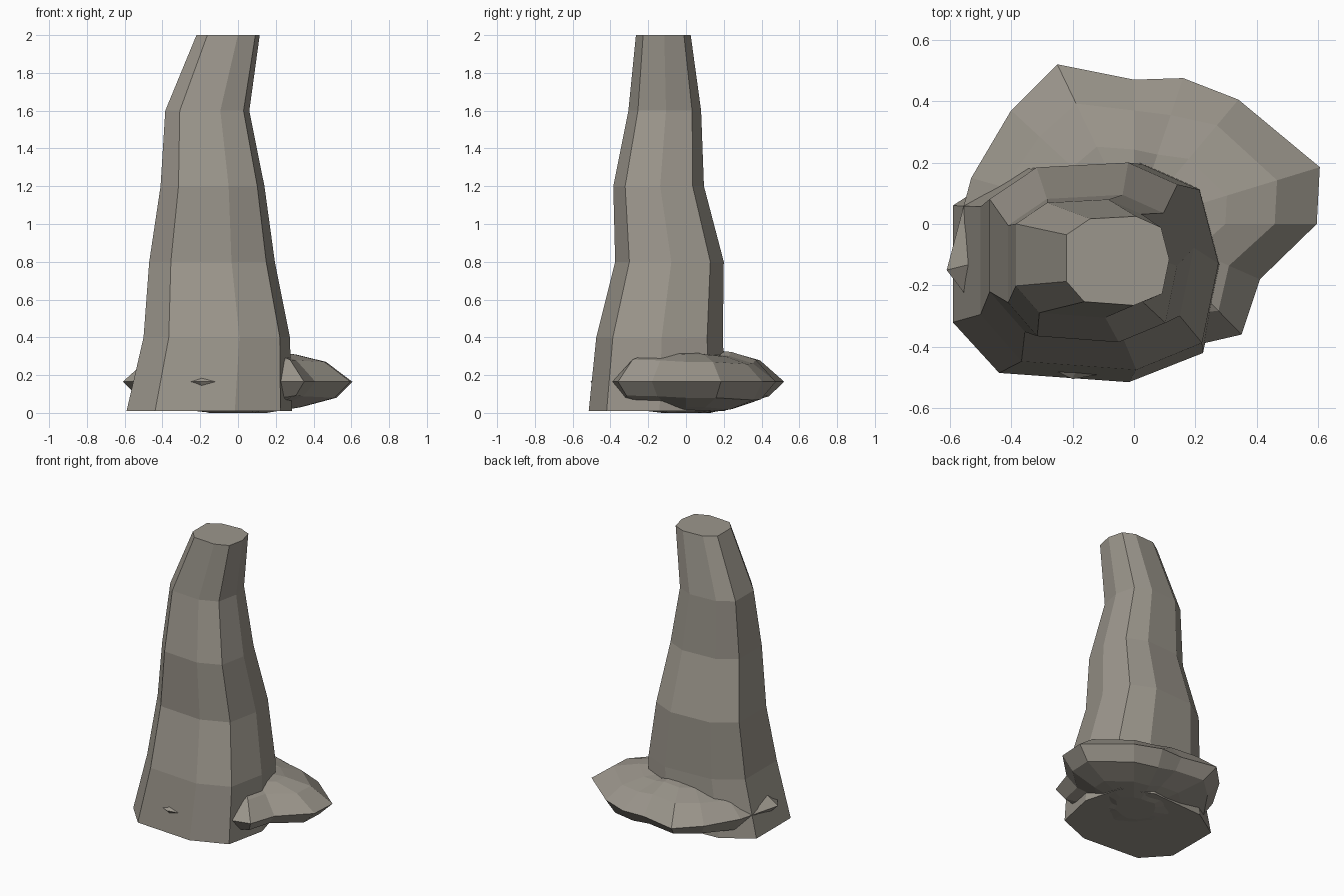
import bpy, bmesh

if "Cube" in bpy.data.objects:
    bpy.data.objects.remove(bpy.data.objects["Cube"])

stone = bpy.data.materials.new("stone")
stone.diffuse_color = (.33, .305, .262, 1)
stone.use_nodes = True
stone.node_tree.nodes["Principled BSDF"].inputs["Base Color"].default_value = stone.diffuse_color


def loft(name, rings):
    """Bridge equal-length rings of points with flat quads and cap the ends."""
    bm = bmesh.new()
    loops = [[bm.verts.new(p) for p in ring] for ring in rings]
    n = len(loops[0])
    for a, b in zip(loops, loops[1:]):
        for i in range(n):
            j = (i + 1) % n
            bm.faces.new((a[i], a[j], b[j], b[i]))
    bm.faces.new(loops[0][::-1])
    bm.faces.new(loops[-1])
    bmesh.ops.recalc_face_normals(bm, faces=bm.faces)
    me = bpy.data.meshes.new(name)
    bm.to_mesh(me)
    bm.free()
    me.materials.append(stone)
    ob = bpy.data.objects.new(name, me)
    bpy.context.collection.objects.link(ob)
    return ob


# Tall rock spire: nine-sided section fitted to the bounds at each level
section = [(-.59, .06), (-.59, -.32), (-.44, -.485), (-.02, -.515), (.22, -.42),
           (.28, -.14), (.21, .12), (0, .21), (-.39, .19)]
levels = [  # z, x min, x max, y min, y max
    (.01, -.59, .285, -.515, .21),
    (.40, -.50, .275, -.475, .195),
    (.80, -.47, .195, -.375, .20),
    (1.2, -.41, .14, -.385, .095),
    (1.6, -.385, .06, -.305, .08),
    (2.0, -.22, .115, -.265, .025),
]
rings = []
for z, x0, x1, y0, y1 in levels:
    rings.append([(x0 + (x + .59) / .87 * (x1 - x0),
                   y0 + (y + .515) / .725 * (y1 - y0), z) for x, y in section])
loft("rock_spire", rings)

# Flat boulder around the foot: irregular outline, scaled per level
outline = [(.605, .185), (.34, .405), (.16, .475), (0, .47), (-.25, .52),
           (-.40, .37), (-.53, .15), (-.57, 0), (-.61, -.15), (-.42, -.40),
           (-.20, -.505), (0, -.47), (.22, -.39), (.35, -.36), (.41, -.18),
           (.595, 0)]
wobble = [0, .012, -.012, .008, -.008]
boulder = []
for z, s in [(0, .25), (.03, .55), (.08, .86), (.165, 1), (.27, .77),
             (.31, .5), (.325, .2)]:
    w = 0 if s == 1 or z == 0 else 1
    boulder.append([(x * (s + 2 * w * wobble[i % 5]), y * (s + 2 * w * wobble[i % 5]),
                     z + w * wobble[(i * 2) % 5]) for i, (x, y) in enumerate(outline)])
loft("foot_boulder", boulder)
